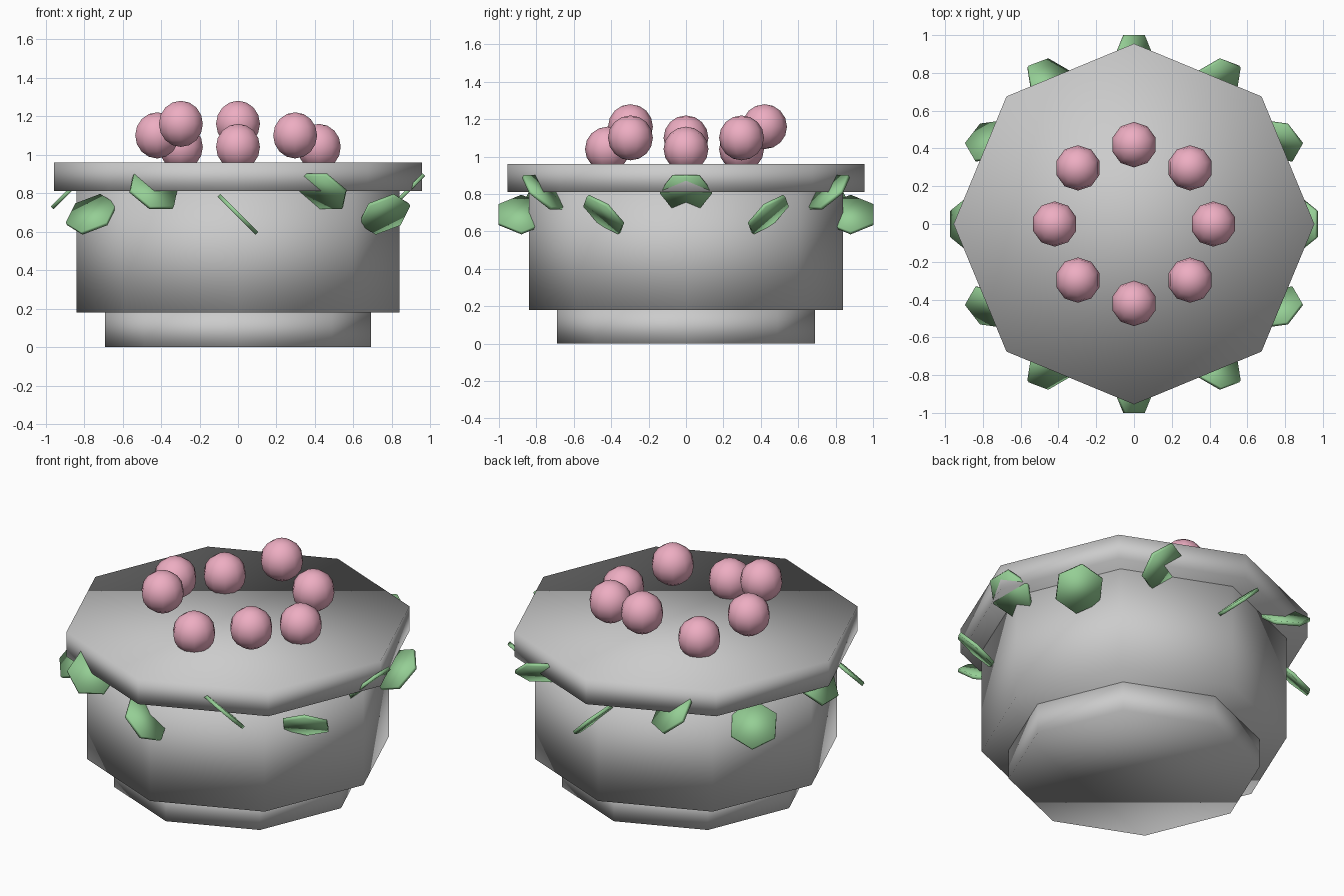
import bpy, math
from mathutils import Matrix

if "Cube" in bpy.data.objects:
    bpy.data.objects.remove(bpy.data.objects["Cube"])


def material(name, rgb):
    m = bpy.data.materials.new(name)
    m.diffuse_color = (*rgb, 1)
    m.use_nodes = True
    m.node_tree.nodes["Principled BSDF"].inputs["Base Color"].default_value = m.diffuse_color
    return m


pink = material("blossom_pink", (0.85, 0.42, 0.54))
green = material("leaf_green", (0.30, 0.62, 0.30))


def finish(name, mat=None):
    ob = bpy.context.object
    ob.name = name
    bpy.ops.object.shade_smooth()
    if mat:
        ob.data.materials.append(mat)
    return ob


def octagon(name, radius, z0, z1):
    bpy.ops.mesh.primitive_cylinder_add(vertices=8, radius=radius, depth=z1 - z0,
                                        location=(0, 0, (z0 + z1) / 2))
    return finish(name)


# Stepped eight-sided pot
octagon("pot_foot", 0.69, 0.0, 0.18)
octagon("pot_body", 0.84, 0.18, 0.81)
octagon("pot_rim", 0.955, 0.81, 0.96)

# Ring of round blossoms at three repeating heights
for k in range(8):
    a = math.radians(45 * k)
    bpy.ops.mesh.primitive_uv_sphere_add(
        segments=10, ring_count=8, radius=0.12,
        location=(0.42 * math.cos(a), 0.42 * math.sin(a), 1.04 + 0.06 * (k % 3)))
    finish(f"blossom_{k + 1}", pink)

# Ring of tilted six-sided leaves under the rim, alternating in height
for k in range(12):
    a = math.radians(30 * k)
    bpy.ops.mesh.primitive_cylinder_add(vertices=6, radius=0.14, depth=0.02)
    leaf = finish(f"leaf_{k + 1}", green)
    z = 0.69 if k % 2 else 0.81
    leaf.matrix_world = (
        Matrix.Translation((0.88 * math.cos(a), 0.88 * math.sin(a), z))
        @ Matrix.Rotation(2 * a, 4, 'Z')
        @ Matrix.Rotation(math.radians(-45), 4, 'Y')
        @ Matrix.Rotation(a, 4, 'Z'))
